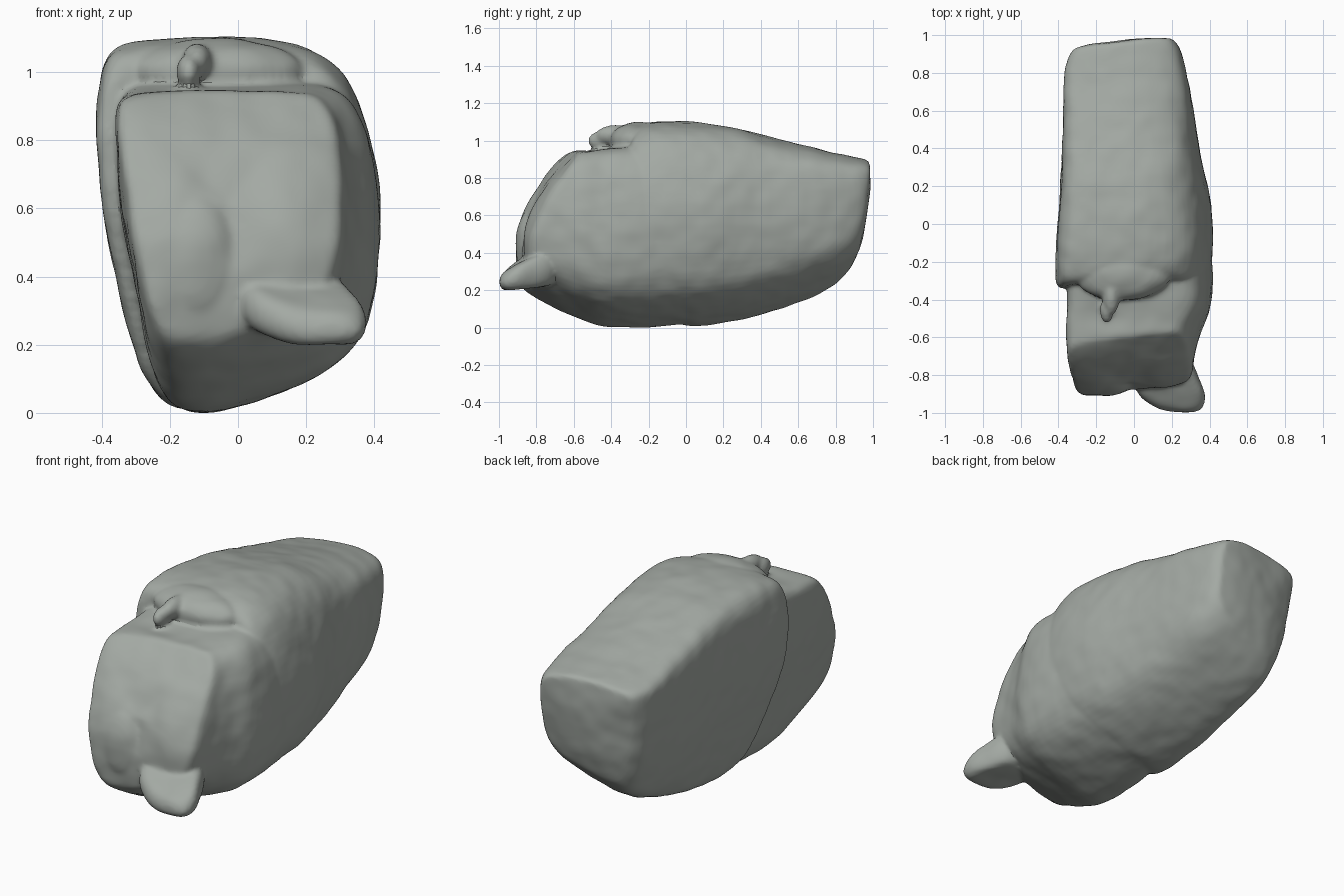
import bpy, bmesh
from mathutils import Vector, noise

cube = bpy.data.objects.get("Cube")
if cube:
    bpy.data.objects.remove(cube, do_unlink=True)

# One weathered stone colour
stone = bpy.data.materials.new("grey_green_stone")
stone.use_nodes = True
COLOUR = (0.37, 0.40, 0.37, 1)
stone.diffuse_color = COLOUR
stone.node_tree.nodes["Principled BSDF"].inputs["Base Color"].default_value = COLOUR

parts = []


def apply_modifier(ob, name, kind, **settings):
    bpy.ops.object.select_all(action="DESELECT")
    ob.select_set(True)
    bpy.context.view_layer.objects.active = ob
    mod = ob.modifiers.new(name, kind)
    for key, value in settings.items():
        setattr(mod, key, value)
    bpy.ops.object.modifier_apply(modifier=mod.name)


def add_part(name, bm):
    """Make a rounded lump from a cage."""
    bmesh.ops.recalc_face_normals(bm, faces=bm.faces)
    mesh = bpy.data.meshes.new(name)
    bm.to_mesh(mesh)
    bm.free()
    ob = bpy.data.objects.new(name, mesh)
    bpy.context.collection.objects.link(ob)
    apply_modifier(ob, "rounding", "SUBSURF", levels=2)
    parts.append(ob)


def skin(bm, rings):
    """Join rings of vertices into a closed skin."""
    for a, b in zip(rings, rings[1:]):
        for i in range(len(a)):
            j = (i + 1) % len(a)
            bm.faces.new((a[i], a[j], b[j], b[i]))
    bm.faces.new(rings[0])
    bm.faces.new(rings[-1])


def loft(name, start, finish, stations, domes):
    """Skin a section that changes from start to finish through stations of
    (bottom y, bottom z, top y, top z, left x, right x, skew, bulge, change)."""
    bm = bmesh.new()
    rings = []
    for yb, zb, yt, zt, x0, x1, skew, bulge, change in stations:
        ring = []
        for p, q in zip(start, finish):
            s, h = Vector(p).lerp(Vector(q), change)
            x = (x0 + x1) / 2 + s * (x1 - x0) / 2
            y = yb + (yt - yb) * h + skew * s + bulge * 4 * h * (1 - h)
            ring.append(bm.verts.new((x, y, zb + (zt - zb) * h)))
        rings.append(ring)
    # Inner rings shape the end faces
    for end, dome in zip((0, -1), domes):
        mid = sum((v.co for v in rings[end]), Vector()) / len(start)
        caps = []
        for f in (0.06, 0.3, 0.6):
            push = Vector((0, dome * f * (2 - f), 0))
            caps.append([bm.verts.new(v.co.lerp(mid, f) + push) for v in rings[end]])
        rings = caps[::-1] + rings if end == 0 else rings + caps
    skin(bm, rings)
    add_part(name, bm)


# Long main block: flat left side, slanting underside, roof-shaped at the back
BODY = [(-.4, -.01), (-.61, .04), (-.75, .2), (-.89, .38), (-1, .68), (-.99, .89),
        (-.88, .99), (-.4, .99), (.05, 1), (.52, .97), (.75, .89), (.92, .75),
        (1.01, .55), (.96, .35), (.83, .18), (.5, .09), (0, .02)]
BACK = [(-.45, -.01), (-.64, .04), (-.76, .16), (-.89, .38), (-.98, .68), (-1, .87),
        (-.94, .95), (-.4, .98), (.15, 1.01), (.6, .98), (.92, .94), (1, .83),
        (1, .55), (.97, .36), (.85, .22), (.5, .12), (0, .04)]
loft("main_block", BODY, BACK, [
    (-.08, .05, -.3, 1.03, -.39, .37, .02, -.11, 0),
    (-.07, .02, -.28, 1.1, -.425, .41, .02, -.11, 0),
    (0, 0, -.1, 1.115, -.42, .43, 0, -.06, 0),
    (.1, .005, .08, 1.1, -.405, .415, 0, 0, 0),
    (.25, .03, .25, 1.08, -.39, .38, 0, 0, .15),
    (.5, .085, .5, 1.01, -.38, .33, 0, 0, .45),
    (.76, .19, .76, .94, -.375, .29, .01, 0, .8),
    (.84, .25, .9, .91, -.365, .26, .025, 0, 1),
    (.89, .32, .965, .9, -.325, .215, .03, 0, 1)], (0, .04))

# Front block: squarer, with a leaning face below the shelf
HEAD = [(-.45, -.01), (-.68, .06), (-.78, .25), (-.91, .5), (-.96, .75), (-1, .93),
        (-.92, .99), (-.4, 1), (.1, 1), (.6, 1), (.82, .97), (.95, .84),
        (1.01, .58), (.97, .35), (.85, .2), (.45, .1), (0, .03)]
loft("front_block", HEAD, BODY, [
    (-.86, .21, -.61, .93, -.345, .3, .04, -.11, 0),
    (-.83, .17, -.59, .95, -.36, .32, .04, -.1, 0),
    (-.7, .1, -.53, .945, -.365, .335, .02, -.06, 0),
    (-.56, .04, -.47, .95, -.365, .37, .01, -.03, 0),
    (-.46, 0, -.4, .965, -.36, .42, 0, -.02, .2),
    (-.2, -.01, -.2, 1.0, -.36, .425, 0, 0, .6),
    (.1, .02, .1, 1.0, -.33, .38, 0, 0, 1)], (-.09, 0))

# Tilted wedge-shaped lip sticking out at the lower front
LIP = [(-.01, -.86), (.02, -.93), (.14, -.99), (.26, -1.01), (.365, -1.005),
       (.4, -.92), (.34, -.79), (.28, -.66), (.12, -.68), (.01, -.76)]
bm = bmesh.new()
layers = []
for f, shrink in ((0, .4), (.05, .12), (.5, 0), (.95, .12), (1, .4)):
    ring = []
    for px, py in LIP:
        x, y = px + (.19 - px) * shrink, py + (-.85 - py) * shrink
        low, high = .19 + .1 * (y + 1), .29 + .5 * (y + 1)
        ring.append(bm.verts.new((x, y, low + (high - low) * f + .3 * max(0, .15 - x))))
    layers.append(ring)
skin(bm, layers)
add_part("lip", bm)


def blob(name, centre, size):
    bm = bmesh.new()
    bmesh.ops.create_icosphere(bm, subdivisions=2, radius=1)
    for v in bm.verts:
        v.co = Vector(a * b for a, b in zip(v.co, size)) + Vector(centre)
    add_part(name, bm)


# Overhanging brow and its hooked knob above the shelf
blob("brow", (-.06, -.26, 1.0), (.28, .16, .11))
blob("knob_ridge", (-.12, -.37, 1.03), (.05, .12, .06))
blob("knob_tip", (-.145, -.46, 1.0), (.04, .07, .055))
# Worn swelling on the front face
blob("face_swelling", (-.14, -.83, .44), (.16, .085, .22))

# Fuse the lumps into one worn stone
bpy.ops.object.select_all(action="DESELECT")
for ob in parts:
    ob.select_set(True)
boulder = parts[0]
bpy.context.view_layer.objects.active = boulder
bpy.ops.object.join()
boulder.name = boulder.data.name = "boulder"
apply_modifier(boulder, "fuse", "REMESH", mode="VOXEL", voxel_size=0.012)
apply_modifier(boulder, "wear", "SMOOTH", factor=0.5, iterations=4)

# Broad dents and fine roughness
moved = []
for v in boulder.data.vertices:
    broad = noise.noise(v.co * 4)
    fine = noise.noise(v.co * 11 + Vector((5, 3, 1)))
    moved.append(v.co + v.normal * (0.008 * broad + 0.004 * fine))
for v, co in zip(boulder.data.vertices, moved):
    v.co = co
boulder.data.materials.clear()
boulder.data.materials.append(stone)
bpy.ops.object.shade_smooth_by_angle()
